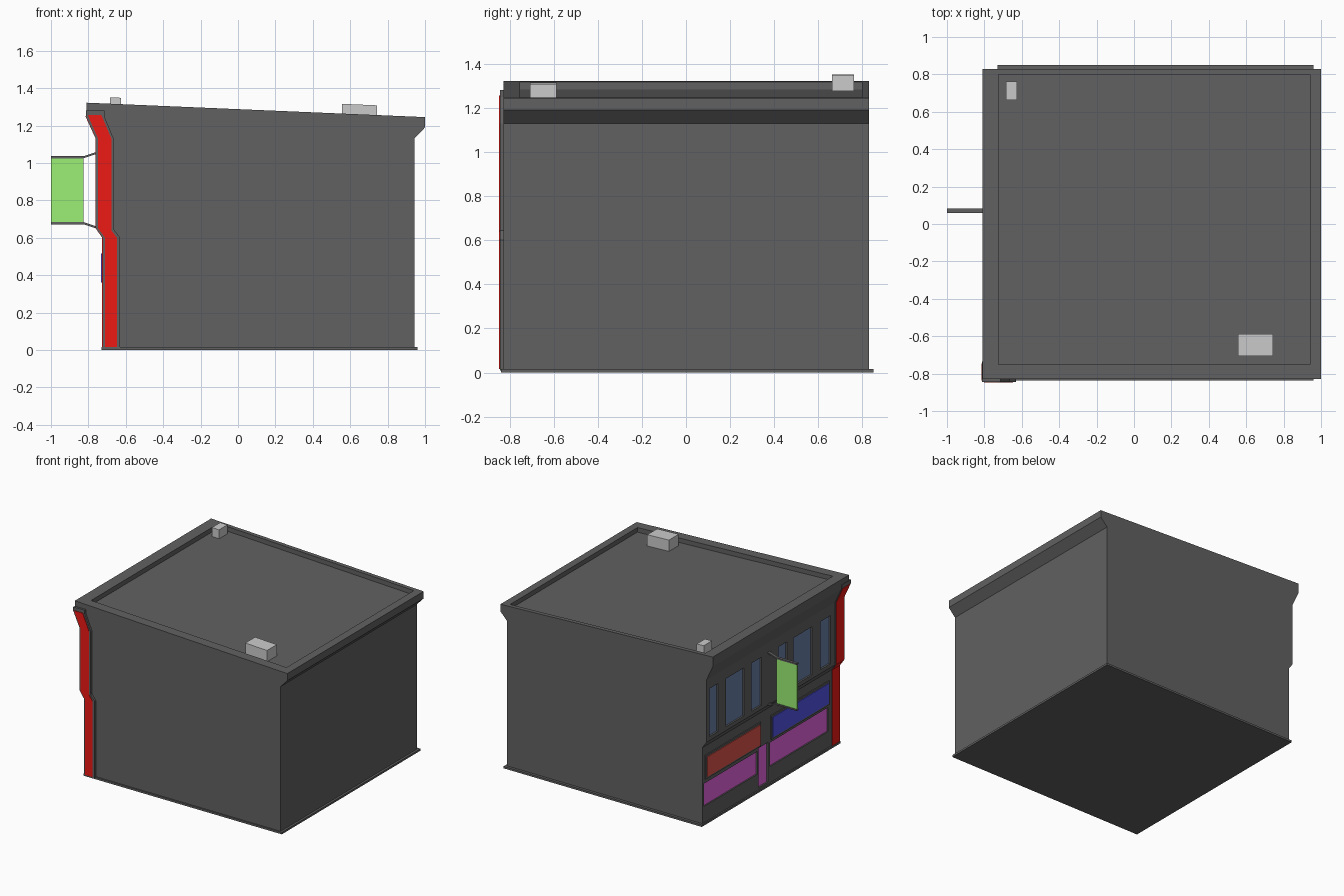
import bpy, bmesh

if "Cube" in bpy.data.objects:
    bpy.data.objects.remove(bpy.data.objects["Cube"])

def material(name, rgb):
    m = bpy.data.materials.new(name)
    m.diffuse_color = (*rgb, 1)
    m.use_nodes = True
    m.node_tree.nodes["Principled BSDF"].inputs["Base Color"].default_value = m.diffuse_color
    return m

DARK = material("dark_wall", (0.12, 0.12, 0.12))
RED = material("red", (0.85, 0.01, 0.008))
GREEN = material("green", (0.33, 0.87, 0.18))
MAGENTA = material("magenta", (0.8, 0.13, 0.75))
BLUE = material("blue", (0.09, 0.09, 0.83))
BRICK = material("brick_red", (0.75, 0.09, 0.07))
GLASS = material("glass", (0.15, 0.22, 0.4))

def add_prism(bm, profile, y0, y1):
    """Extrude an (x, z) outline from y0 to y1."""
    a = [bm.verts.new((x, y0, z)) for x, z in profile]
    b = [bm.verts.new((x, y1, z)) for x, z in profile]
    bm.faces.new(a)
    bm.faces.new(b[::-1])
    n = len(a)
    for i in range(n):
        j = (i + 1) % n
        bm.faces.new((a[j], a[i], b[i], b[j]))

def rect(x0, x1, z0, z1):
    return [(x0, z0), (x1, z0), (x1, z1), (x0, z1)]

def build(name, prisms, mat=None):
    bm = bmesh.new()
    for p in prisms:
        add_prism(bm, *p)
    bmesh.ops.recalc_face_normals(bm, faces=bm.faces)
    me = bpy.data.meshes.new(name)
    bm.to_mesh(me)
    bm.free()
    ob = bpy.data.objects.new(name, me)
    bpy.context.collection.objects.link(ob)
    if mat:
        me.materials.append(mat)
    return ob

def roof_z(x):
    return 1.322 - (x + 0.81) * 0.077 / 1.81

# Base slab and main block with sloping roof and cornices
build("base_slab", [(rect(-0.73, 0.96, 0, 0.015), -0.838, 0.85)], DARK)
street = [(-0.72, 0.01), (-0.72, 0.6), (-0.755, 0.65), (-0.755, 1.13), (-0.81, 1.25)]
block = build("building_block", [(street + [(-0.81, 1.322), (1, 1.245), (1, 1.19),
              (0.943, 1.13), (0.943, 0.01)], -0.828, 0.83)], DARK)

# Openings of the street side: (y0, y1, z0, z1)
shop_windows = [(0.16, 0.81, 0.14, 0.315), (-0.70, 0.005, 0.14, 0.325)]
door = (0.03, 0.145, 0.03, 0.335)
windows = [(y0, y1, 0.68, 1.05) for y0, y1 in
           [(0.69, 0.79), (0.375, 0.59), (0.16, 0.28),
            (-0.15, -0.05), (-0.455, -0.23), (-0.68, -0.56)]]

# Cut the sunken roof and the openings
DEPTH = 0.035
sunken = [(-0.725, roof_z(-0.725) - DEPTH), (0.94, roof_z(0.94) - DEPTH), (0.94, 1.5), (-0.725, 1.5)]
cuts = [(sunken, -0.752, 0.798)]
cuts += [(rect(-0.8, -0.70, z0, z1), y0, y1) for y0, y1, z0, z1 in shop_windows + [door]]
cuts += [(rect(-0.9, -0.735, z0, z1), y0, y1) for y0, y1, z0, z1 in windows]
cutter = build("cutter", cuts)
cutter.hide_render = True
mod = block.modifiers.new("openings", "BOOLEAN")
mod.operation = "DIFFERENCE"
mod.solver = "EXACT"
mod.object = cutter
bpy.context.view_layer.objects.active = block
bpy.ops.object.modifier_apply(modifier=mod.name)
bpy.data.objects.remove(cutter)

# Glass and panels inside the openings
def infill(name, holes, x, mat):
    build(name, [(rect(x, x + 0.02, z0, z1), y0, y1) for y0, y1, z0, z1 in holes], mat)

infill("shop_window_panels", shop_windows, -0.71, MAGENTA)
infill("shop_door", [door], -0.708, MAGENTA)
infill("upper_windows", windows, -0.742, GLASS)

# Two shop sign boards with dark frames
for name, y0, y1, mat in (("left_sign", 0.125, 0.80, BRICK), ("right_sign", -0.71, 0.0, BLUE)):
    build(name + "_frame", [(rect(-0.727, -0.71, 0.345, 0.53), y0, y1)], DARK)
    build(name + "_board", [(rect(-0.732, -0.715, 0.36, 0.515), y0 + 0.015, y1 - 0.015)], mat)

# Corner pilaster that follows the street profile
def band(path, shift, inner):
    return [(x + shift, z) for x, z in path] + inner

inner = [(-0.715, 1.28), (-0.715, 1.25), (-0.665, 1.13), (-0.665, 0.645), (-0.63, 0.6), (-0.63, 0.01)]
build("corner_pilaster", [(band(street + [(-0.81, 1.28)], -0.003, inner), -0.844, -0.735)], DARK)

red_front = [(-0.711, 0.015), (-0.711, 0.6), (-0.748, 0.65), (-0.748, 1.13), (-0.803, 1.255),
             (-0.73, 1.255), (-0.677, 1.13), (-0.677, 0.64), (-0.648, 0.6), (-0.648, 0.015)]
red_side = [(x - 0.006, max(z, 0.015)) for x, z in street]
red_side += [(x + 0.02, z) for x, z in red_side[::-1]]
build("pilaster_red_panels", [(red_front, -0.848, -0.84), (red_side, -0.836, -0.745)], RED)

# Hanging sign with upper and lower brackets
build("hanging_sign", [(rect(-1, -0.825, 0.68, 1.028), 0.065, 0.077)], GREEN)
arm = [(-1, 1.025), (-0.825, 1.025), (-0.75, 1.05), (-0.75, 1.061), (-0.825, 1.036), (-1, 1.036)]
lower = [(x, 1.708 - z) for x, z in arm]
build("sign_brackets", [(arm, 0.06, 0.082), (lower, 0.06, 0.082)], DARK)

# Rooftop units, tilted with the roof
def roof_unit(name, x0, x1, y0, y1, top):
    za, zb = roof_z(x0), roof_z(x1)
    build(name, [([(x0, za - 0.04), (x1, zb - 0.04), (x1, zb + top), (x0, za + top)], y0, y1)])

roof_unit("large_roof_unit", 0.557, 0.742, -0.707, -0.588, 0.052)
roof_unit("small_roof_unit", -0.685, -0.625, 0.662, 0.762, 0.034)
